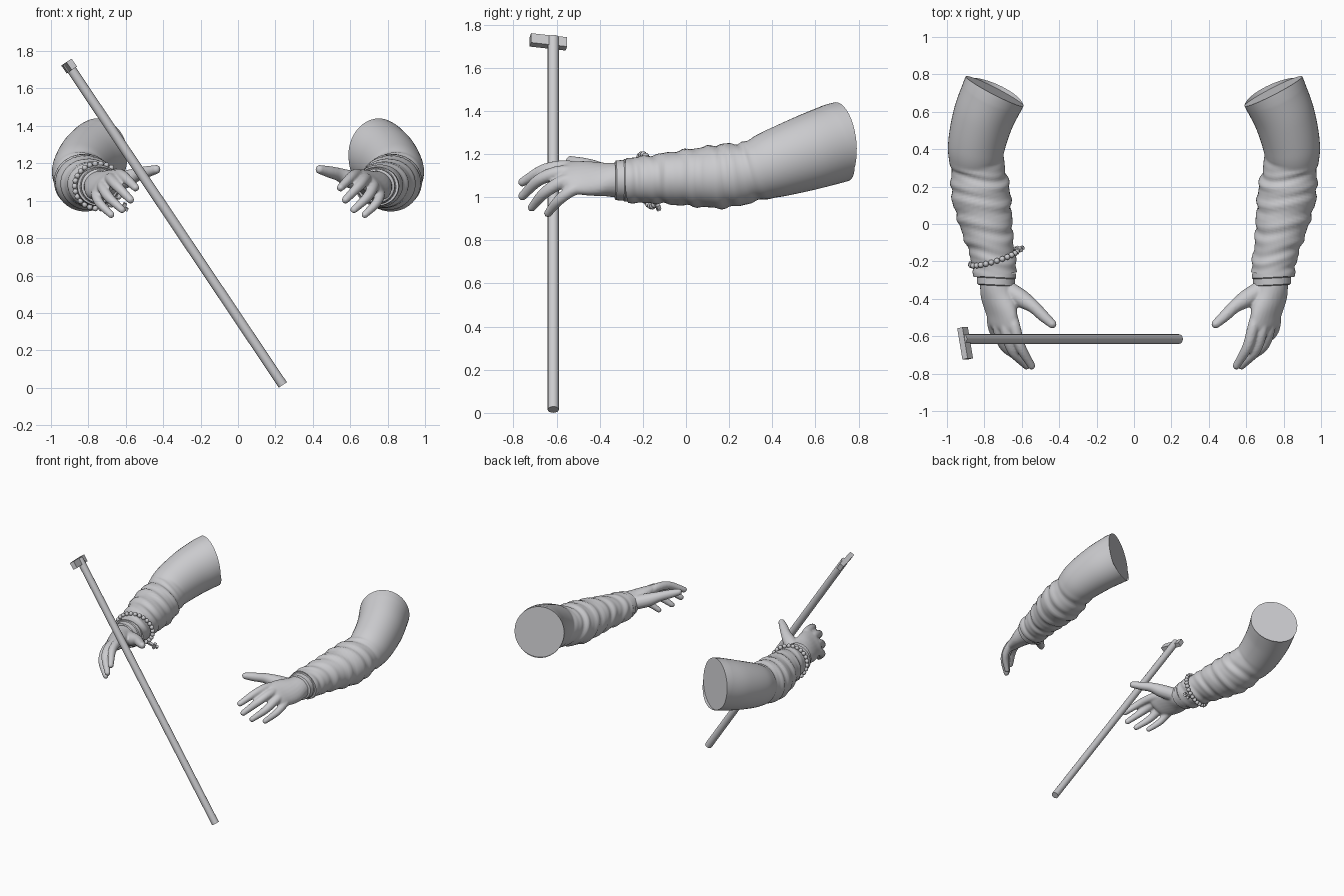
import bpy, bmesh, math
from mathutils import Vector, Matrix

if "Cube" in bpy.data.objects:
    bpy.data.objects.remove(bpy.data.objects["Cube"])

grey = bpy.data.materials.new("pale_grey")
grey.diffuse_color = (0.6, 0.6, 0.62, 1)
grey.use_nodes = True
grey.node_tree.nodes["Principled BSDF"].inputs["Base Color"].default_value = grey.diffuse_color


def add_object(name, bm, angle=50):
    bmesh.ops.recalc_face_normals(bm, faces=bm.faces[:])
    me = bpy.data.meshes.new(name)
    bm.to_mesh(me)
    bm.free()
    me.materials.append(grey)
    ob = bpy.data.objects.new(name, me)
    bpy.context.collection.objects.link(ob)
    bpy.ops.object.select_all(action='DESELECT')
    ob.select_set(True)
    bpy.context.view_layer.objects.active = ob
    bpy.ops.object.shade_smooth_by_angle(angle=math.radians(angle))
    return ob


def smooth_path(rows, steps):
    """Catmull-Rom through rows of numbers."""
    rows = [Vector(r) for r in rows]
    pts = [rows[0] * 2 - rows[1]] + rows + [rows[-1] * 2 - rows[-2]]
    out = []
    for i in range(1, len(pts) - 2):
        a, b, c, d = pts[i - 1:i + 3]
        for k in range(steps):
            t = k / steps
            out.append(0.5 * (2 * b + (c - a) * t + (2 * a - 5 * b + 4 * c - d) * t * t
                              + (3 * b - a - 3 * c + d) * t ** 3))
    return out + [rows[-1]]


def loft(bm, rings):
    loops = [[bm.verts.new(p) for p in ring] for ring in rings]
    n = len(loops[0])
    for a, b in zip(loops, loops[1:]):
        for i in range(n):
            bm.faces.new((a[i], a[(i + 1) % n], b[(i + 1) % n], b[i]))
    bm.faces.new(loops[0][::-1])
    bm.faces.new(loops[-1])


def ellipse(c, u, v, n, scale=lambda a: 1):
    out = []
    for i in range(n):
        a = 2 * math.pi * i / n
        out.append(c + (u * math.cos(a) + v * math.sin(a)) * scale(a))
    return out


# sleeve stations: x, y, z, half width, half height
SLEEVE = [(.745, .71, 1.255, .174, .186), (.805, .57, 1.208, .164, .176),
          (.843, .41, 1.155, .152, .158), (.835, .30, 1.118, .143, .14),
          (.82, .17, 1.097, .157, .148), (.79, .0, 1.09, .14, .13),
          (.765, -.12, 1.085, .122, .115), (.75, -.2, 1.08, .117, .108),
          (.742, -.27, 1.077, .117, .104)]


def sleeve_rings():
    path = smooth_path(SLEEVE, 10)
    rings = []
    for i, p in enumerate(path):
        c = Vector(p[:3])
        t = Vector(path[min(i + 1, len(path) - 1)][:3]) - Vector(path[max(i - 1, 0)][:3])
        if i == 0:
            t = Vector((.46, -.89, -.1))
        t.normalize()
        u = t.cross(Vector((0, 0, 1))).normalized()
        v = u.cross(t)
        y = c.y
        env = max(0, min(1, (.36 - y) / .06)) * max(0, min(1, (y + .28) / .06))

        # cloth folds, sloping round the forearm
        def folds(a):
            w = y + .03 * math.sin(a + .6) + .015 * math.sin(2 * a)
            return 1 + env * (.03 * math.sin(w * 62) + .018 * math.sin(w * 105 + 2 * math.cos(a)))
        rings.append(ellipse(c, u * p[3], v * p[4], 40, folds))
    return rings


# sleeve, with its shoulder end closed
def make_sleeve(name):
    bm = bmesh.new()
    loft(bm, sleeve_rings())
    return add_object(name, bm)


# narrow cuff band at the wrist
def make_cuff(name):
    bm = bmesh.new()
    X, Z = Vector((1, .05, 0)), Vector((0, 0, 1))
    prof = [(-.26, .108, .099), (-.285, .108, .099), (-.29, .102, .094),
            (-.325, .1, .092), (-.33, .092, .085)]
    loft(bm, [ellipse(Vector((.738, y, 1.078)), X * w, Z * h, 40) for y, w, h in prof])
    return add_object(name, bm, 35)


def limb(bm, rows):
    """Rounded chain of spheres and tapering tube: x, y, z, radius."""
    path = smooth_path(rows, 6)
    rings = []
    for i, p in enumerate(path):
        t = (Vector(path[min(i + 1, len(path) - 1)][:3]) - Vector(path[max(i - 1, 0)][:3])).normalized()
        u = t.cross(Vector((0, .3, 1))).normalized()
        rings.append(ellipse(Vector(p[:3]), u * p[3], u.cross(t) * p[3], 14))
    loft(bm, rings)
    for p in (path[0], path[-1]):
        bmesh.ops.create_uvsphere(bm, u_segments=14, v_segments=10, radius=p[3],
                                  matrix=Matrix.Translation(p[:3]))


FINGERS = [
    [(.655, -.48, 1.125, .03), (.635, -.56, 1.14, .031), (.605, -.66, 1.125, .028), (.548, -.758, 1.07, .021)],
    [(.69, -.48, 1.11, .03), (.68, -.58, 1.115, .032), (.648, -.68, 1.08, .028), (.575, -.758, 1.005, .021)],
    [(.725, -.48, 1.085, .03), (.722, -.57, 1.072, .031), (.692, -.655, 1.02, .027), (.62, -.715, .952, .02)],
    [(.75, -.46, 1.055, .03), (.758, -.53, 1.03, .028), (.738, -.59, .985, .025), (.678, -.64, .925, .019)],
    [(.68, -.35, 1.09, .05), (.60, -.40, 1.115, .048), (.54, -.44, 1.14, .036),
     (.485, -.492, 1.155, .031), (.437, -.535, 1.167, .024)]]


# hand: palm, four fingers and thumb fused into one skin
def make_hand(name):
    bm = bmesh.new()
    side0, side1 = Vector((1, 0, 0)), Vector((.74, .15, -.66)).normalized()
    stations = [(.738, -.30, 1.078, .088, .082, .2), (.733, -.35, 1.08, .092, .078, .5),
                (.722, -.42, 1.085, .106, .064, .85), (.708, -.49, 1.088, .106, .05, 1),
                (.70, -.55, 1.088, .093, .04, 1), (.695, -.575, 1.087, .075, .025, 1)]
    rings = []
    for p in smooth_path(stations, 4):
        u = side0.lerp(side1, p[5]).normalized()
        v = u.cross(Vector((-.1, -1, 0))).normalized()
        rings.append(ellipse(Vector(p[:3]), u * p[3], v * p[4], 24))
    loft(bm, rings)
    for f in FINGERS:
        limb(bm, f)
    ob = add_object(name, bm)
    m = ob.modifiers.new("fuse", 'REMESH')
    m.mode = 'VOXEL'
    m.voxel_size = .007
    m.use_smooth_shade = True
    s = ob.modifiers.new("soften", 'SMOOTH')
    s.factor = .5
    s.iterations = 5
    return ob


def mirrored(ob, name):
    """Copy of a part on the other arm."""
    me = ob.data.copy()
    me.transform(Matrix.Scale(-1, 4, (1, 0, 0)))
    me.flip_normals()
    new = ob.copy()
    new.data, new.name = me, name
    bpy.context.collection.objects.link(new)


for part, make in (("sleeve", make_sleeve), ("cuff", make_cuff), ("hand", make_hand)):
    mirrored(make("left_" + part), "right_" + part)

# bead bracelet round one wrist
bm = bmesh.new()
N = 26
for i in range(N):
    a = 2 * math.pi * i / N
    x, z = .125 * math.cos(a), .12 * math.sin(a)
    pos = (-.748 + x, -.18 + .3 * x - .18 * z, 1.078 + z)
    bmesh.ops.create_uvsphere(bm, u_segments=10, v_segments=8, radius=.0155,
                              matrix=Matrix.Translation(pos))
add_object("bracelet_beads", bm)


def box(bm, centre, axes, size):
    m = Matrix.Identity(4)
    for i in range(3):
        m.col[i][:3] = axes[i] * size[i]
    m.col[3][:3] = centre
    bmesh.ops.create_cube(bm, size=1, matrix=m)


# small cross charm hanging from the bracelet
bm = bmesh.new()
d = Vector((.85, .3, -.4)).normalized()
e = d.cross(Vector((0, 1, .3))).normalized()
f = d.cross(e)
box(bm, (-.625, -.137, .968), (d, e, f), (.08, .018, .018))
box(bm, Vector((-.625, -.137, .968)) + d * .012, (d, e, f), (.018, .055, .018))
add_object("bracelet_charm", bm, 30)

# slanted staff
top, foot = Vector((-.915, -.615, 1.738)), Vector((.24, -.615, .015))
axis = (foot - top).normalized()
across = Vector((-axis.z, 0, axis.x))
bm = bmesh.new()
loft(bm, [ellipse(c, across * .026, Vector((0, .026, 0)), 16) for c in (top, foot)])
add_object("staff", bm, 40)

# crossbar at the head of the staff
bar = (Vector((0, -1, 0)) + across * .2).normalized()
bm = bmesh.new()
box(bm, top + axis * .022 + Vector((0, -.023, 0)), (bar, bar.cross(axis).normalized(), axis),
    (.17, .034, .052))
add_object("staff_crossbar", bm, 30)
